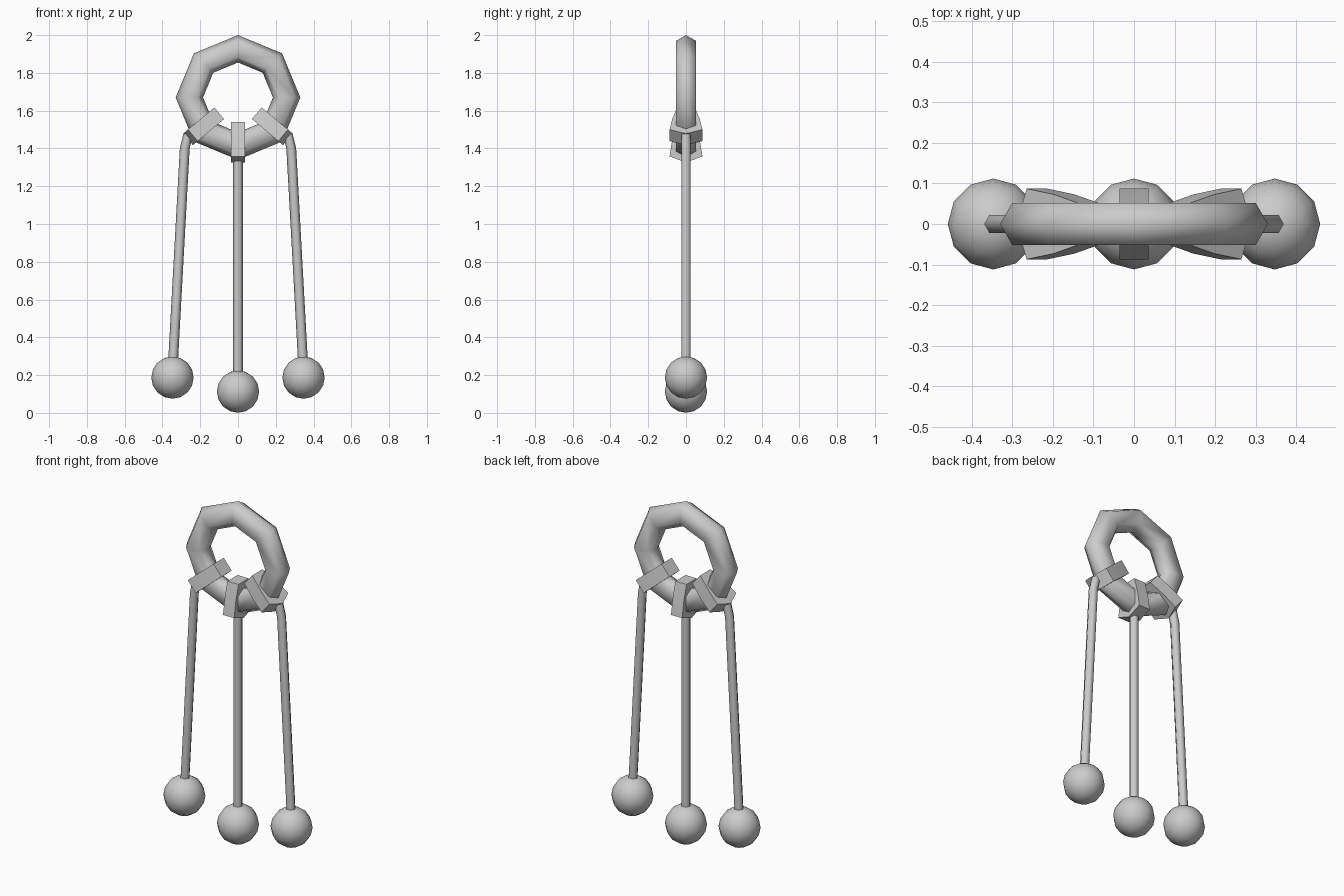
import bpy, bmesh
from math import sin, cos, pi, radians
from mathutils import Vector

if "Cube" in bpy.data.objects:
    bpy.data.objects.remove(bpy.data.objects["Cube"])

RING_Z = 1.67


def finish(name, bm, angle):
    bmesh.ops.recalc_face_normals(bm, faces=bm.faces[:])
    me = bpy.data.meshes.new(name)
    bm.to_mesh(me)
    bm.free()
    ob = bpy.data.objects.new(name, me)
    bpy.context.collection.objects.link(ob)
    bpy.ops.object.select_all(action='DESELECT')
    ob.select_set(True)
    bpy.context.view_layer.objects.active = ob
    bpy.ops.object.shade_smooth_by_angle(angle=radians(angle))
    return ob


def skin(bm, loops, closed=False):
    # joins matching loops of points into a tube
    rows = [[bm.verts.new(p) for p in loop] for loop in loops]
    n = len(rows[0])
    for i in range(len(rows) - (0 if closed else 1)):
        a, b = rows[i], rows[(i + 1) % len(rows)]
        for j in range(n):
            k = (j + 1) % n
            bm.faces.new((a[j], a[k], b[k], b[j]))
    if not closed:
        bm.faces.new(rows[0])
        bm.faces.new(rows[-1])


def make_ring():
    # eight-sided ring with a six-sided cross-section
    prof = [(.33, 0), (.3, .052), (.215, .052), (.185, 0), (.215, -.052), (.3, -.052)]
    bm = bmesh.new()
    skin(bm, [[(r * sin(t), y, RING_Z + r * cos(t)) for r, y in prof]
              for t in (i * pi / 4 for i in range(8))], True)
    finish("ring", bm, 65)


def make_clasp(name, angle, half):
    # tapered band wrapped round the ring, widest on the outside
    d = Vector((sin(angle), 0, -cos(angle)))
    side = Vector((cos(angle), 0, sin(angle)))
    prof = [(.345, 0), (.312, .087), (.225, .073), (.13, .047),
            (.13, -.047), (.225, -.073), (.312, -.087)]
    bm = bmesh.new()
    skin(bm, [[d * r + side * s + Vector((0, y, RING_Z)) for r, y in prof]
              for s in (-half, half)])
    finish(name, bm, 30)


def make_rod(name, path, rad=.026):
    # six-sided rod along a path
    bm = bmesh.new()
    skin(bm, [[(x + rad * cos(i * pi / 3), rad * sin(i * pi / 3), z)
               for i in range(6)] for x, z in path])
    finish(name, bm, 65)


def make_ball(name, x, z):
    bm = bmesh.new()
    bmesh.ops.create_uvsphere(bm, u_segments=12, v_segments=8, radius=.112)
    bmesh.ops.translate(bm, verts=bm.verts[:], vec=(x, 0, z))
    finish(name, bm, 50)


make_ring()

# centre strand
make_clasp("centre_clasp", 0, .036)
make_rod("centre_rod", [(0, 1.36), (0, .18)])
make_ball("centre_ball", 0, .113)

# side strands
for s, label in ((-1, "left"), (1, "right")):
    make_clasp(label + "_clasp", s * radians(50), .04)
    make_rod(label + "_rod", [(s * .262, 1.48), (s * .282, 1.4), (s * .345, .25)])
    make_ball(label + "_ball", s * .347, .187)
